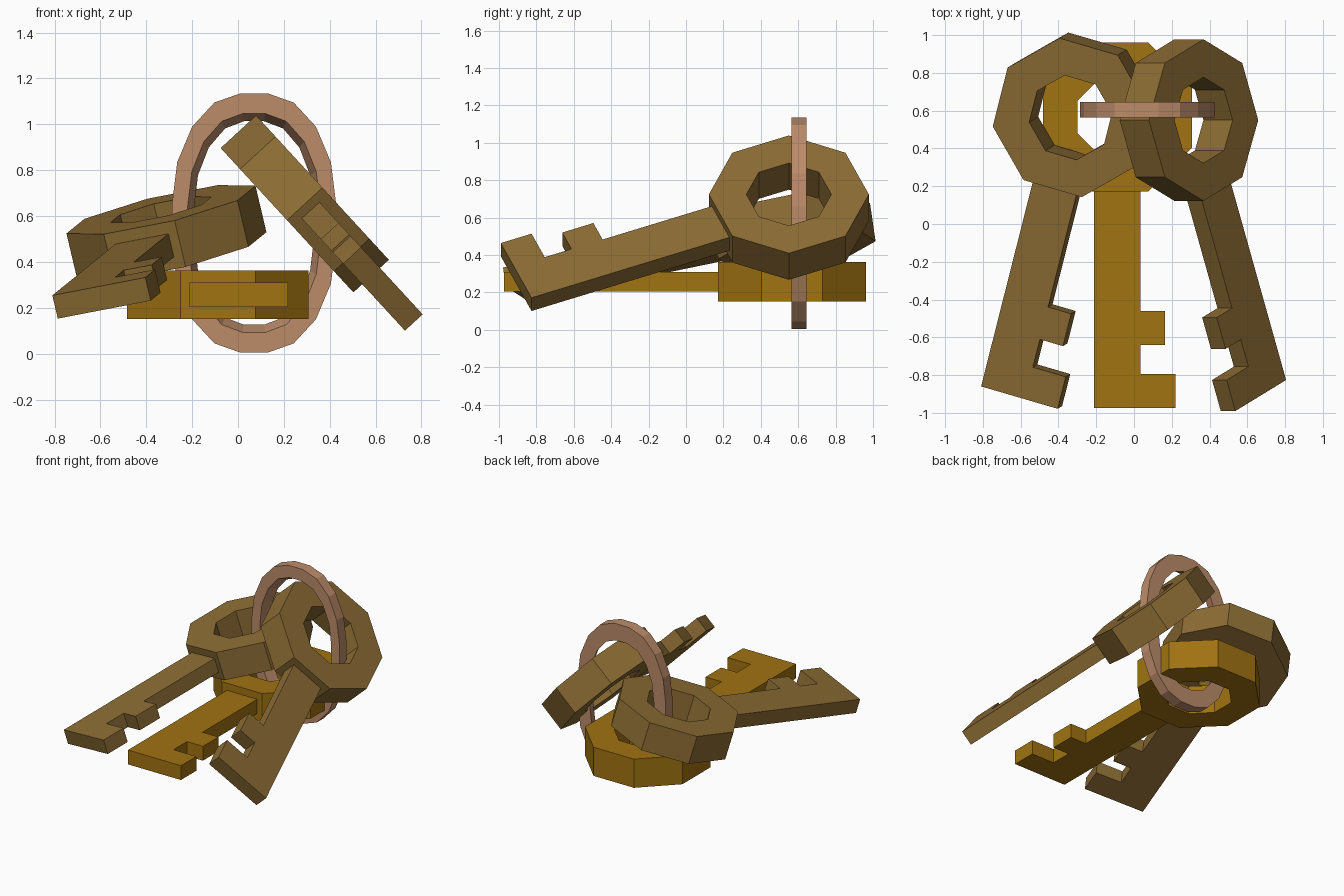
import bpy, bmesh, math
from mathutils import Vector, Matrix

if "Cube" in bpy.data.objects:
    bpy.data.objects.remove(bpy.data.objects["Cube"])


def material(name, srgb):
    m = bpy.data.materials.new(name)
    m.diffuse_color = [((c / 255 + 0.055) / 1.055) ** 2.4 for c in srgb] + [1]
    m.use_nodes = True
    m.node_tree.nodes["Principled BSDF"].inputs["Base Color"].default_value = m.diffuse_color
    return m


YELLOW = material("golden yellow", (160, 115, 17))
BRASS = material("aged brass", (140, 108, 52))
COPPER = material("pale copper", (188, 140, 106))


def loops_to_ring(bm, loops):
    """Bridge a closed list of closed vertex loops into a ring-like solid."""
    vs = [[bm.verts.new(p) for p in loop] for loop in loops]
    n = len(vs[0])
    for k in range(len(vs)):
        a, b = vs[k], vs[(k + 1) % len(vs)]
        for i in range(n):
            j = (i + 1) % n
            bm.faces.new((a[i], a[j], b[j], b[i]))


def finish(bm, name, mat, matrix=Matrix()):
    bmesh.ops.transform(bm, matrix=matrix, verts=bm.verts)
    bmesh.ops.recalc_face_normals(bm, faces=bm.faces)
    me = bpy.data.meshes.new(name)
    bm.to_mesh(me)
    bm.free()
    me.materials.append(mat)
    ob = bpy.data.objects.new(name, me)
    bpy.context.collection.objects.link(ob)


def octagon(apothem, z):
    r = apothem / math.cos(math.pi / 8)
    return [(r * math.cos((i + .5) * math.pi / 4), r * math.sin((i + .5) * math.pi / 4), z)
            for i in range(8)]


def key(name, mat, centre, side, down, up):
    """side = direction the teeth point, down = direction of the shaft."""
    m = Matrix((side, -down, up)).transposed().to_4x4()
    m.translation = centre
    # octagonal bow with a hole
    bm = bmesh.new()
    h = 0.105
    loops_to_ring(bm, [octagon(0.395, -h), octagon(0.395, h), octagon(0.21, h), octagon(0.21, -h)])
    finish(bm, name + "_bow", mat, m)
    # shaft with two teeth
    bm = bmesh.new()
    w = 0.1225
    prof = [(-w, -0.32), (-w, -1.54), (0.307, -1.54), (0.307, -1.362), (w, -1.362),
            (w, -1.207), (0.252, -1.207), (0.252, -1.027), (w, -1.027), (w, -0.32)]
    f = bm.faces.new([bm.verts.new((x, y, -0.0525)) for x, y in prof])
    top = bmesh.ops.extrude_face_region(bm, geom=[f])
    bmesh.ops.translate(bm, vec=(0, 0, 0.105),
                        verts=[v for v in top["geom"] if isinstance(v, bmesh.types.BMVert)])
    finish(bm, name + "_shaft", mat, m)


# flat middle key
key("middle_key", YELLOW, Vector((-0.088, 0.567, 0.257)),
    Vector((1, 0, 0)), Vector((0, -1, 0)), Vector((0, 0, 1)))

# left key, slightly tilted
n = Vector((-0.236, -0.146, 1)).normalized()
d = Vector((-0.245, -0.97, -0.2))
d = (d - n * d.dot(n)).normalized()
key("left_key", BRASS, Vector((-0.312, 0.578, 0.527)), (-d).cross(n), d, n)

# right key, steeply tilted with teeth facing inwards
u = Vector((0.677, 0, -0.736)).normalized()
y = Vector((0, 1, 0))
t = math.radians(22.5)
d = -y * math.cos(t) + u * math.sin(t)
p = -(u * math.cos(t) + y * math.sin(t))
key("right_key", BRASS, Vector((0.291, 0.55, 0.653)), p, d, p.cross(-d))

# tall oval split ring, inner side slightly sloped
quarter = [(0.06, 0.565), (0.173, 0.525), (0.27, 0.42), (0.335, 0.265), (0.357, 0.09)]
right = quarter + [(x, -z) for x, z in reversed(quarter)]
oval = right + [(-x, z) for x, z in reversed(right)]


def oval_loop(y, sx, sz):
    return [(0.07 + x * sx, y, 0.57 + z * sz) for x, z in oval]


bm = bmesh.new()
loops_to_ring(bm, [oval_loop(0.565, 1, 1), oval_loop(0.645, 1, 1),
                   oval_loop(0.645, 0.73, 0.785), oval_loop(0.565, 0.81, 0.845)])
finish(bm, "key_ring", COPPER)
